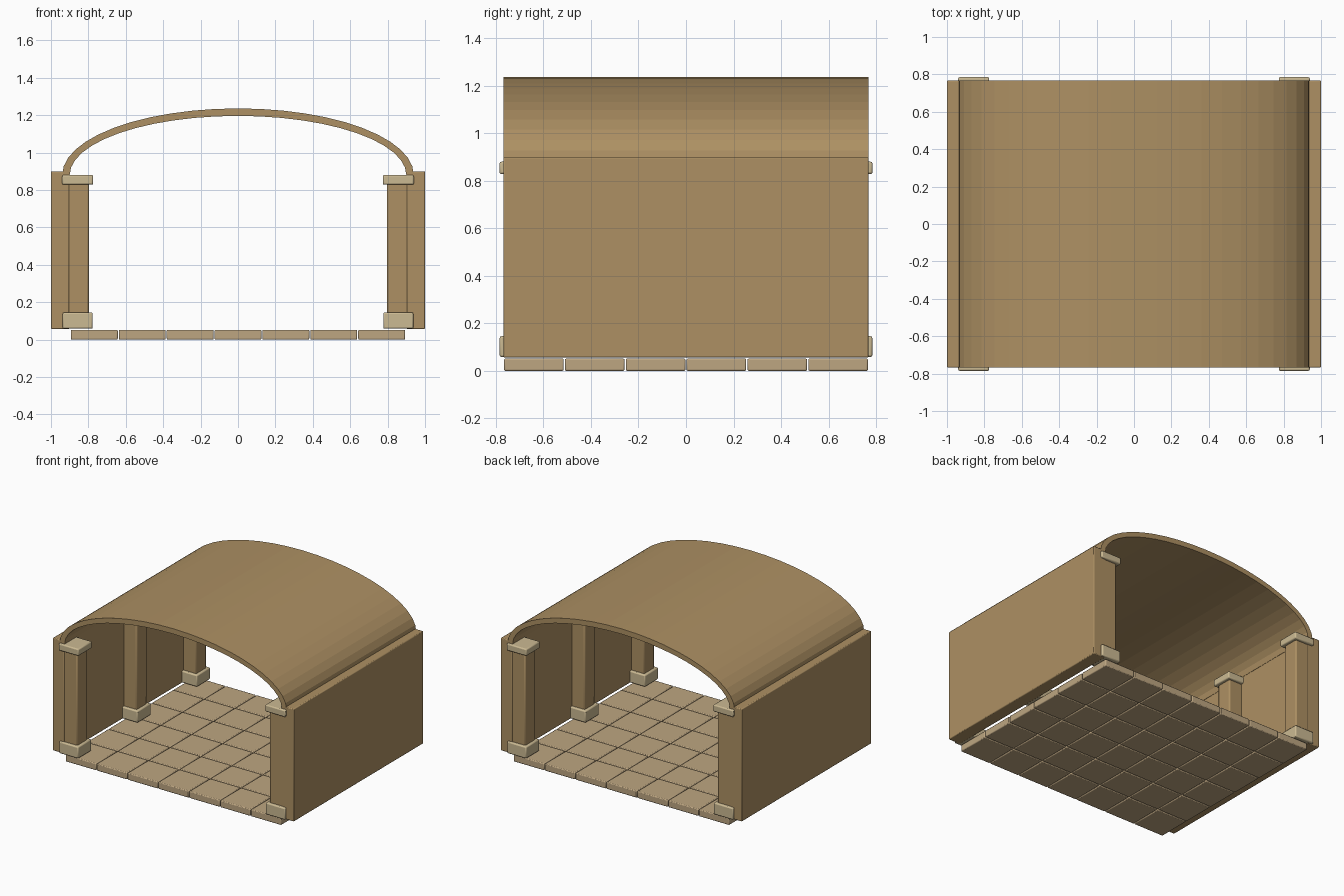
import bpy, bmesh, math

if "Cube" in bpy.data.objects:
    bpy.data.objects.remove(bpy.data.objects["Cube"])


def material(name, color):
    m = bpy.data.materials.new(name)
    m.diffuse_color = (*color, 1)
    m.use_nodes = True
    m.node_tree.nodes["Principled BSDF"].inputs["Base Color"].default_value = m.diffuse_color
    return m


SANDSTONE = material("sandstone", (0.42, 0.28, 0.125))
TRIM = material("pale_trim", (0.60, 0.49, 0.29))
PAVING = material("paving", (0.51, 0.38, 0.22))


def finish(bm, name, mat):
    bmesh.ops.recalc_face_normals(bm, faces=bm.faces)
    mesh = bpy.data.meshes.new(name)
    bm.to_mesh(mesh)
    bm.free()
    mesh.materials.append(mat)
    obj = bpy.data.objects.new(name, mesh)
    bpy.context.collection.objects.link(obj)
    return obj


def box(name, mat, center, size, bevel=0.0, segments=2):
    bm = bmesh.new()
    bmesh.ops.create_cube(bm, size=1)
    for v in bm.verts:
        v.co = [c + p * s for c, p, s in zip(center, v.co, size)]
    obj = finish(bm, name, mat)
    if bevel:
        mod = obj.modifiers.new("soft_edges", "BEVEL")
        mod.width = bevel
        mod.segments = segments
    bpy.context.view_layer.objects.active = obj
    bpy.ops.object.select_all(action="DESELECT")
    obj.select_set(True)
    bpy.ops.object.shade_smooth_by_angle(angle=math.radians(35))
    return obj


# Floor of separate paving slabs
NX, NY, TILE = 7, 6, 0.256
for i in range(NX):
    for j in range(NY):
        x = (i - (NX - 1) / 2) * TILE
        y = (j - (NY - 1) / 2) * TILE
        box(f"floor_slab_{i}_{j}", PAVING, (x, y, 0.026),
            (TILE - 0.005, TILE - 0.005, 0.052), 0.006)

# Side walls, each with three pillars
for side, sx in (("left", -1), ("right", 1)):
    box(f"{side}_wall", SANDSTONE, (sx * 0.951, 0, 0.478),
        (0.098, 1.536, 0.844), 0.006)
    for place, y in (("front", -0.704), ("middle", 0), ("back", 0.704)):
        x = sx * 0.857
        box(f"{side}_{place}_pillar", SANDSTONE, (x, y, 0.465),
            (0.12, 0.12, 0.81), 0.01)
        box(f"{side}_{place}_base", TRIM, (x, y, 0.102),
            (0.16, 0.16, 0.088), 0.008)
        box(f"{side}_{place}_cap", TRIM, (x, y, 0.854),
            (0.166, 0.162, 0.052), 0.008)

# Barrel vault: half-ellipse shell with faceted sides
SEG, DEPTH, SPRING = 24, 0.768, 0.88
bm = bmesh.new()
rings = []
for k in range(SEG + 1):
    a = math.pi * k / SEG
    rings.append([bm.verts.new((rx * math.cos(a), y, SPRING + rz * math.sin(a)))
                  for rx, rz, y in ((0.94, 0.356, -DEPTH), (0.94, 0.356, DEPTH),
                                    (0.90, 0.316, DEPTH), (0.90, 0.316, -DEPTH))])
for r, s in zip(rings, rings[1:]):
    for n in range(4):
        m = (n + 1) % 4
        bm.faces.new((r[n], r[m], s[m], s[n]))
bm.faces.new(rings[0])
bm.faces.new(rings[-1])
finish(bm, "barrel_vault", SANDSTONE)
